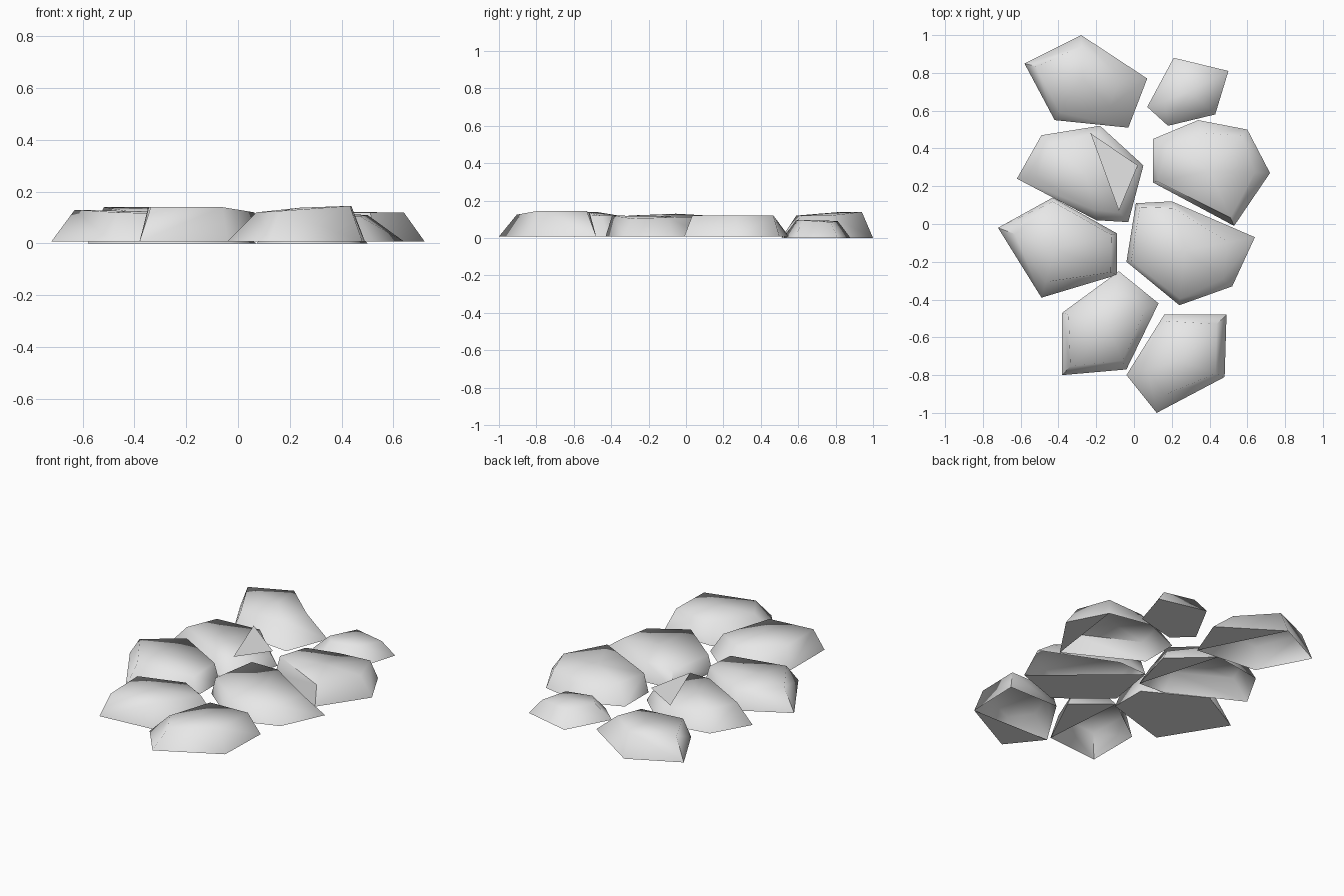
import bpy
import bmesh
import math
from mathutils import Vector

# Remove the default object
default = bpy.data.objects.get("Cube")
if default:
    bpy.data.objects.remove(default, do_unlink=True)

# Single pale grey stone colour
stone_grey = bpy.data.materials.new("stone_grey")
stone_grey.use_nodes = True
colour = (0.8, 0.8, 0.8, 1.0)
stone_grey.diffuse_color = colour
stone_grey.node_tree.nodes["Principled BSDF"].inputs["Base Color"].default_value = colour

UNIT = 0.01  # corner values are given in hundredths


def finish(bm, name):
    """Turn a bmesh into a named, smooth shaded object."""
    mesh = bpy.data.meshes.new(name)
    bm.to_mesh(mesh)
    bm.free()
    mesh.materials.append(stone_grey)
    obj = bpy.data.objects.new(name, mesh)
    bpy.context.collection.objects.link(obj)
    bpy.ops.object.select_all(action="DESELECT")
    obj.select_set(True)
    bpy.context.view_layer.objects.active = obj
    bpy.ops.object.shade_smooth_by_angle(angle=math.radians(77))
    return obj


def add_stone(name, centre, corners, floor_corners=3, ground=0.8):
    """Corner = x, y, inset of the top edge in percent, height of the top edge.
    The underside covers only the first floor_corners corners; the rest is open."""
    bm = bmesh.new()
    middle = Vector((centre[0], centre[1], 0)) * UNIT
    base, rim = [], []
    for x, y, inset, height in corners:
        foot = Vector((x, y, ground)) * UNIT
        edge = foot.lerp(middle, inset * UNIT)
        edge.z = height * UNIT
        base.append(bm.verts.new(foot))
        rim.append(bm.verts.new(edge))
    crown_height = sum(v.co.z for v in rim) / len(rim) + UNIT / 2
    crown = bm.verts.new((middle.x, middle.y, crown_height))

    # Sloping sides and crowned top
    for i in range(len(corners)):
        j = (i + 1) % len(corners)
        bm.faces.new((base[i], base[j], rim[j], rim[i]))
        bm.faces.new((rim[i], rim[j], crown))
    # Underside
    bm.faces.new(base[:floor_corners])

    # Point every face outward
    core = middle + Vector((0, 0, crown_height / 2))
    for face in bm.faces:
        face.normal_update()
        if face.normal.dot(face.calc_center_median() - core) < 0:
            face.normal_flip()
    return finish(bm, name)


# Back row
add_stone("back_left_stone", (-27, 77), [
    (-28, 100, 26, 14), (7, 77, 42, 12), (-3, 51, 42, 12),
    (-42, 55, 18, 12), (-58, 85, 20, 14)], ground=0)
add_stone("back_right_small_stone", (29, 70), [
    (7, 62, 42, 9), (21, 88, 38, 9), (50, 81, 32, 8.5),
    (43, 58, 38, 9.5), (18, 52, 38, 9.5)], floor_corners=5, ground=0)

# Second row
add_stone("upper_right_stone", (40, 28), [
    (53, -1, 15, 12), (72, 27, 25, 12), (60, 50, 15, 12),
    (34, 55, 25, 10), (10, 45, 25, 11.5), (10, 22, 9, 12)])
add_stone("upper_left_stone", (-25, 25), [
    (-3, 1, 20, 11), (5, 31, 12, 7), (-18, 52, 14, 10),
    (-49, 47, 20, 12), (-62, 24, 28, 12), (-20, 2, 24, 12)])

# Third row
add_stone("lower_left_stone", (-42, -13), [
    (-72, -2, 30, 13), (-43, 14, 8, 12), (-9, -5, 9, 12),
    (-9, -27, 10, 11), (-49, -39, 32, 12)], floor_corners=5)
add_stone("lower_right_stone", (27, -14), [
    (52, -33, 20, 10.5), (24, -43, 12, 12), (-4, -20, 8, 11),
    (1, 11, 8, 11), (20, 12, 14, 11.5), (64, -7, 38, 11)], floor_corners=4)

# Front row
add_stone("front_left_stone", (-14, -54), [
    (-4, -77, 20, 14), (13, -42, 25, 12), (-8, -25, 38, 12),
    (-38, -47, 14, 14), (-38, -80, 18, 14)])
add_stone("front_right_stone", (24, -72), [
    (48, -81, 20, 14.5), (12, -100, 34, 12.5), (-4, -80, 40, 12),
    (16, -48, 14, 13), (49, -48, 21, 14.5)])

# Flat broken chip lying on the upper left stone
chip = bmesh.new()
tips = [(-23, 48, 11.5), (-8, 7, 12), (2, 31, 9)]
chip.faces.new([chip.verts.new(Vector(tip) * UNIT) for tip in tips])
finish(chip, "broken_chip")
